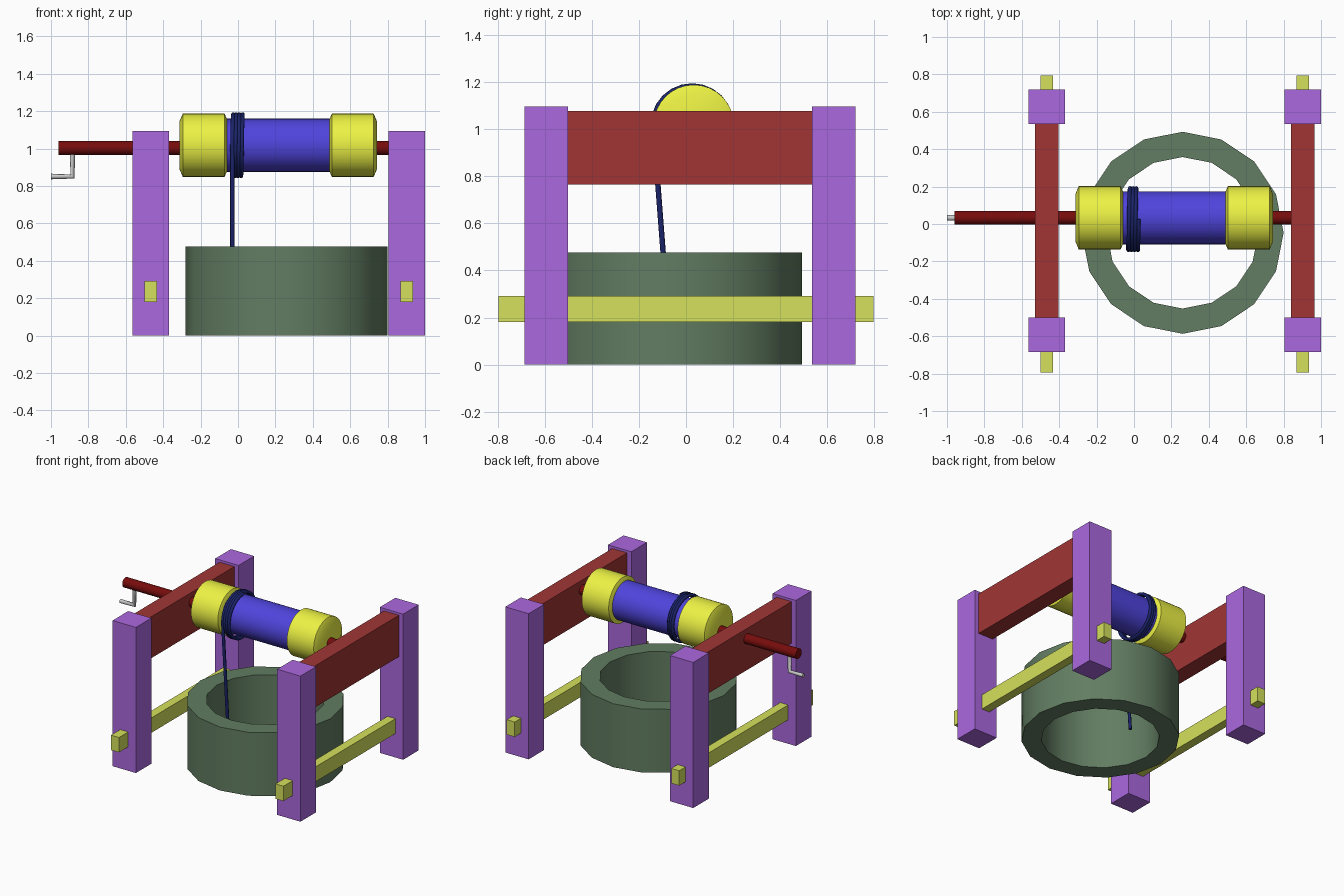
import bpy, bmesh
from math import sin, cos, pi, radians
from mathutils import Vector

if "Cube" in bpy.data.objects:
    bpy.data.objects.remove(bpy.data.objects["Cube"])


def material(name, r, g, b):
    m = bpy.data.materials.new(name)
    m.diffuse_color = [(c / 255) ** 2.2 for c in (r, g, b)] + [1]
    m.use_nodes = True
    m.node_tree.nodes["Principled BSDF"].inputs["Base Color"].default_value = m.diffuse_color
    return m


PURPLE = material("post_purple", 170, 104, 222)
RED = material("beam_red", 160, 56, 56)
LIME = material("rail_lime", 212, 224, 92)
GREEN = material("stone_green", 98, 124, 98)
BLUE = material("drum_blue", 80, 70, 220)
YELLOW = material("cap_yellow", 236, 242, 70)
MAROON = material("axle_maroon", 118, 20, 20)
NAVY = material("rope_navy", 32, 40, 105)


def finish(bm, name, mat=None, smooth=None):
    bmesh.ops.recalc_face_normals(bm, faces=bm.faces[:])
    me = bpy.data.meshes.new(name)
    bm.to_mesh(me)
    bm.free()
    ob = bpy.data.objects.new(name, me)
    bpy.context.collection.objects.link(ob)
    if mat:
        me.materials.append(mat)
    if smooth:
        bpy.ops.object.select_all(action='DESELECT')
        ob.select_set(True)
        bpy.context.view_layer.objects.active = ob
        bpy.ops.object.shade_smooth_by_angle(angle=radians(smooth))
    return ob


def box(name, x0, x1, y0, y1, z0, z1, mat):
    bm = bmesh.new()
    bmesh.ops.create_cube(bm, size=1)
    for v in bm.verts:
        v.co = ((x0 + x1) / 2 + v.co.x * (x1 - x0),
                (y0 + y1) / 2 + v.co.y * (y1 - y0),
                (z0 + z1) / 2 + v.co.z * (z1 - z0))
    return finish(bm, name, mat)


def lathe(name, profile, centre, axis, n, mat, closed=False, smooth=30):
    """Turn (position along axis, radius) points around the x or z axis."""
    bm = bmesh.new()
    rings = []
    for t, r in profile:
        ring = []
        for i in range(n):
            a = 2 * pi * i / n
            p = (t, r * cos(a), r * sin(a)) if axis == 'x' else (r * cos(a), r * sin(a), t)
            ring.append(bm.verts.new(Vector(centre) + Vector(p)))
        rings.append(ring)
    pairs = list(zip(rings, rings[1:]))
    if closed:
        pairs.append((rings[-1], rings[0]))
    else:
        bm.faces.new(rings[0])
        bm.faces.new(rings[-1])
    for a, b in pairs:
        for i in range(n):
            j = (i + 1) % n
            bm.faces.new((a[i], a[j], b[j], b[i]))
    return finish(bm, name, mat, smooth)


def tube(name, points, radius, mat=None):
    cu = bpy.data.curves.new(name, 'CURVE')
    cu.dimensions = '3D'
    cu.bevel_depth = radius
    cu.bevel_resolution = 2
    cu.use_fill_caps = True
    sp = cu.splines.new('POLY')
    sp.points.add(len(points) - 1)
    for p, co in zip(sp.points, points):
        p.co = (*co, 1)
    ob = bpy.data.objects.new(name, cu)
    bpy.context.collection.objects.link(ob)
    if mat:
        cu.materials.append(mat)
    return ob


# Two end frames: posts, cross beam and through rail
for side, cx in (("left", -0.467), ("right", 0.902)):
    for end, y0, y1 in (("front", -0.685, -0.5), ("back", 0.535, 0.72)):
        box(f"{side}_{end}_post", cx - 0.097, cx + 0.097, y0, y1, 0, 1.095, PURPLE)
    box(f"{side}_beam", cx - 0.062, cx + 0.062, -0.52, 0.555, 0.765, 1.077, RED)
    box(f"{side}_rail", cx - 0.033, cx + 0.033, -0.795, 0.795, 0.18, 0.292, LIME)

# Well ring
lathe("well_wall", [(0, 0.54), (0.477, 0.54), (0.477, 0.405), (0, 0.405)],
      (0.26, -0.047, 0), 'z', 16, GREEN, closed=True)

# Winding drum with chamfered end caps, on its axle
AY, AZ = 0.033, 1.018
lathe("drum", [(-0.1, 0.142), (0.54, 0.142)], (0, AY, AZ), 'x', 32, BLUE)
for name, x0 in (("left_drum_cap", -0.312), ("right_drum_cap", 0.485)):
    lathe(name, [(0, 0.13), (0.017, 0.17), (0.24, 0.17), (0.257, 0.13)],
          (x0, AY, AZ), 'x', 32, YELLOW)
lathe("axle", [(-0.96, 0.037), (0.9, 0.037)], (0, AY, 1.003), 'x', 24, MAROON)

# Crank handle
tube("crank_handle", [(-0.885, AY, 1.0), (-0.885, AY, 0.851), (-1.0, AY, 0.851)], 0.015)

# Rope wound on the drum, then hanging into the well
rope = [(-0.03, -0.075, 0.19)]
TURNS, STEPS = 3.25, 24
for i in range(int(TURNS * STEPS) + 1):
    a = pi - 2 * pi * i / STEPS
    rope.append((-0.03 + 0.055 * i / (TURNS * STEPS), 0.026 + 0.165 * cos(a), AZ + 0.165 * sin(a)))
tube("rope", rope, 0.0115, NAVY)
